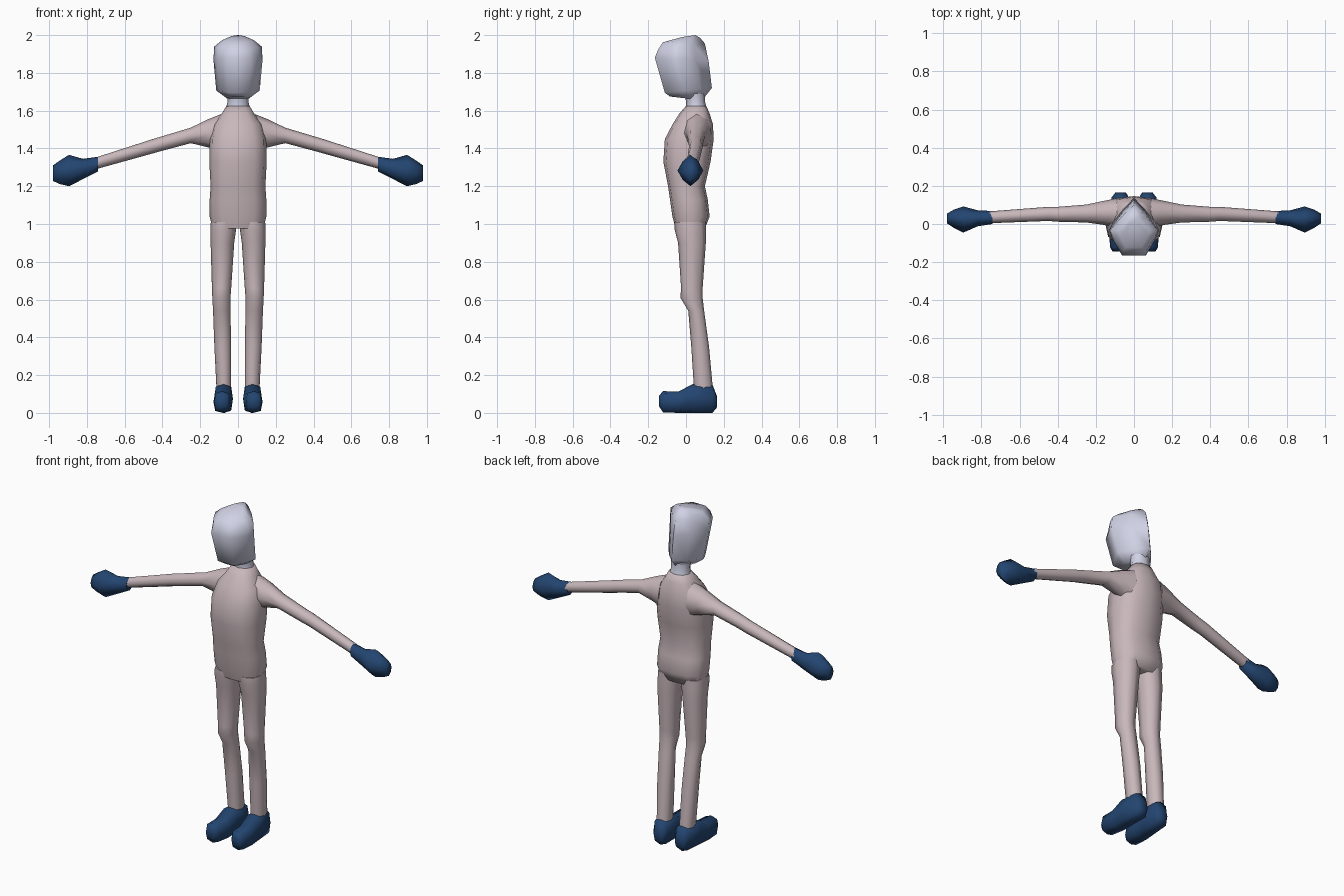
import bpy, bmesh, math


def material(name, rgb):
    m = bpy.data.materials.new(name)
    m.diffuse_color = (*rgb, 1)
    return m


SUIT = material("dusty pink", (0.58, 0.475, 0.50))
PALE = material("pale lilac", (0.63, 0.64, 0.78))
NAVY = material("navy", (0.017, 0.060, 0.165))


def loft(name, rings, mat, sharp=70):
    """Skin a list of equal point rings and cap both ends."""
    bm = bmesh.new()
    loops = [[bm.verts.new(p) for p in ring] for ring in rings]
    n = len(loops[0])
    for a, b in zip(loops, loops[1:]):
        for i in range(n):
            j = (i + 1) % n
            bm.faces.new((a[i], a[j], b[j], b[i]))
    bm.faces.new(loops[0])
    bm.faces.new(loops[-1])
    bmesh.ops.recalc_face_normals(bm, faces=bm.faces[:])
    for f in bm.faces:
        f.smooth = True
    me = bpy.data.meshes.new(name)
    bm.to_mesh(me)
    bm.free()
    me.set_sharp_from_angle(angle=math.radians(sharp))
    me.materials.append(mat)
    ob = bpy.data.objects.new(name, me)
    bpy.context.collection.objects.link(ob)
    return ob


def section(axis, pos, u0, u1, v0, v1, power=1.0, n=8, side=1):
    """Rounded ring across an axis, fitted to a box of the other two axes."""
    pts = []
    for i in range(n):
        a = 2 * math.pi * i / n
        c, s = round(math.cos(a), 6), round(math.sin(a), 6)
        c = math.copysign(abs(c) ** power, c)
        s = math.copysign(abs(s) ** power, s)
        p = [(u0 + u1) / 2 + c * (u1 - u0) / 2, (v0 + v1) / 2 + s * (v1 - v0) / 2]
        p.insert(axis, pos)
        pts.append((p[0] * side, p[1], p[2]))
    return pts


# Torso: height, half width, front y, back y
TORSO = [(0.975, 0.135, -0.055, 0.10), (1.04, 0.150, -0.072, 0.125),
         (1.13, 0.150, -0.085, 0.115), (1.20, 0.145, -0.095, 0.10),
         (1.33, 0.152, -0.12, 0.13), (1.45, 0.150, -0.112, 0.147),
         (1.53, 0.130, -0.07, 0.142), (1.585, 0.085, -0.035, 0.125),
         (1.625, 0.062, 0.0, 0.108)]
loft("torso", [section(2, z, -w, w, f, b, 0.8, 12) for z, w, f, b in TORSO], SUIT)

# Neck
NECK = [(1.62, 0.062, 0.0, 0.108), (1.65, 0.055, 0.0, 0.10), (1.69, 0.06, -0.01, 0.10)]
loft("neck", [section(2, z, -w, w, f, b) for z, w, f, b in NECK], PALE)

# Head: narrow at the back, blunt at the face; rings tilt front to back
PLAN = [(0, 1), (0.5, 0.76), (1, 0.46), (0.86, 0.3), (0.48, 0), (0, 0),
        (-0.48, 0), (-0.86, 0.3), (-1, 0.46), (-0.5, 0.76)]
HEAD = [(1.675, 1.655, 0.06, -0.085, 0.085), (1.695, 1.72, 0.115, -0.112, 0.137),
        (1.88, 1.86, 0.130, -0.165, 0.12), (1.925, 1.955, 0.126, -0.147, 0.10),
        (1.962, 1.985, 0.085, -0.122, 0.075), (1.99, 2.0, 0.035, -0.02, 0.05)]
loft("head", [[(x * w, f + t * (b - f), zf + t * (zb - zf)) for x, t in PLAN]
              for zf, zb, w, f, b in HEAD], PALE, 85)

# Leg: height, inner x, outer x, front y, back y
LEG = [(1.01, 0.006, 0.144, -0.06, 0.105), (0.97, 0.010, 0.146, -0.06, 0.105),
       (0.90, 0.020, 0.145, -0.042, 0.105), (0.66, 0.036, 0.138, -0.026, 0.088),
       (0.61, 0.040, 0.136, -0.03, 0.088), (0.54, 0.040, 0.132, 0.012, 0.096),
       (0.35, 0.036, 0.125, 0.028, 0.122), (0.13, 0.036, 0.114, 0.042, 0.142)]
# Foot: y, centre x, half width, bottom, top
FOOT = [(-0.143, 0.085, 0.028, 0.035, 0.09), (-0.122, 0.084, 0.042, 0.003, 0.115),
        (-0.04, 0.080, 0.050, 0.0, 0.113), (0.035, 0.077, 0.050, 0.0, 0.152),
        (0.140, 0.072, 0.045, 0.0, 0.150), (0.165, 0.070, 0.028, 0.03, 0.085)]
# Arm: x, front y, back y, bottom, top
ARM = [(0.09, -0.02, 0.135, 1.38, 1.582), (0.155, -0.005, 0.122, 1.405, 1.556),
       (0.25, 0.008, 0.102, 1.428, 1.510), (0.40, 0.012, 0.090, 1.388, 1.465),
       (0.45, 0.016, 0.090, 1.374, 1.450), (0.76, 0.004, 0.066, 1.288, 1.350)]
# Hand: x, front y, back y, bottom, top, roundness
HAND = [(0.742, 0.0, 0.068, 1.278, 1.356, 1.0), (0.82, -0.012, 0.072, 1.238, 1.345, 1.2),
        (0.895, -0.045, 0.092, 1.200, 1.366, 1.5), (0.945, -0.02, 0.075, 1.212, 1.335, 1.4),
        (0.98, 0.003, 0.055, 1.228, 1.310, 1.2)]

for side, word in ((1, "left"), (-1, "right")):
    loft(word + "_leg", [section(2, z, a, b, f, k, 0.85, side=side)
                         for z, a, b, f, k in LEG], SUIT)
    loft(word + "_foot", [section(1, y, c - w, c + w, lo, hi, 0.6, side=side)
                          for y, c, w, lo, hi in FOOT], NAVY)
    loft(word + "_arm", [section(0, x, f, k, lo, hi, side=side)
                         for x, f, k, lo, hi in ARM], SUIT)
    loft(word + "_hand", [section(0, x, f, k, lo, hi, p, side=side)
                          for x, f, k, lo, hi, p in HAND], NAVY)
